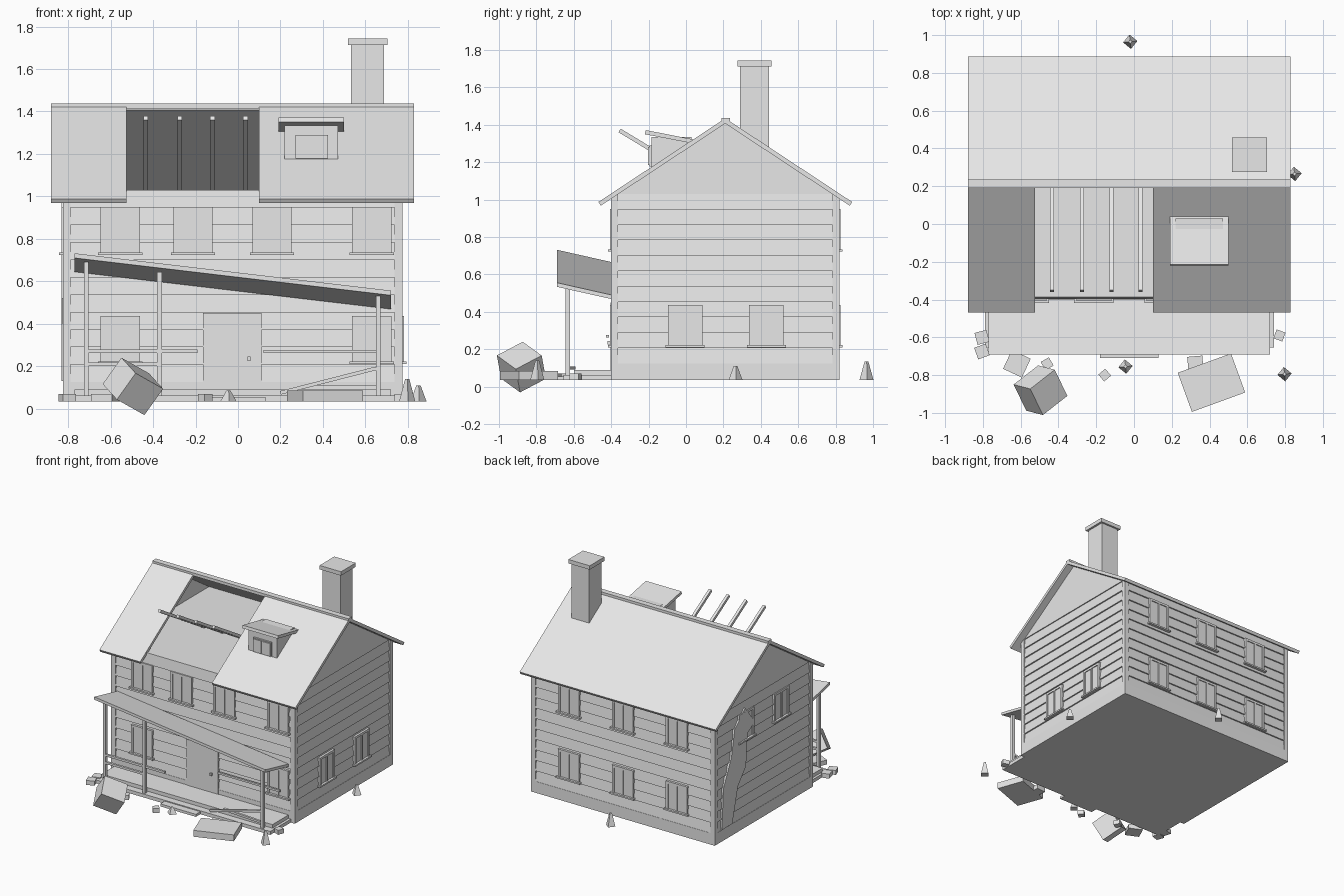
import bpy, bmesh, math
from mathutils import Vector, Matrix, Euler

old = bpy.data.objects.get("Cube")
if old:
    bpy.data.objects.remove(old, do_unlink=True)

grey = bpy.data.materials.new("plain grey")
grey.use_nodes = True
grey.diffuse_color = (0.8, 0.8, 0.8, 1)
grey.node_tree.nodes["Principled BSDF"].inputs["Base Color"].default_value = (0.8, 0.8, 0.8, 1)


def finish(name, bm):
    bmesh.ops.recalc_face_normals(bm, faces=bm.faces)
    mesh = bpy.data.meshes.new(name)
    bm.to_mesh(mesh)
    bm.free()
    mesh.materials.append(grey)
    ob = bpy.data.objects.new(name, mesh)
    bpy.context.collection.objects.link(ob)
    return ob


def block(name, x, y, z, rot=(0, 0, 0)):
    """Box from (low, high) pairs, turned about its own centre."""
    bm = bmesh.new()
    mid = Vector([(a + b) / 2 for a, b in (x, y, z)])
    size = [b - a for a, b in (x, y, z)]
    turn = Euler([math.radians(r) for r in rot]).to_matrix().to_4x4()
    bmesh.ops.create_cube(bm, size=1, matrix=Matrix.Translation(mid) @ turn @ Matrix.Diagonal((*size, 1)))
    return finish(name, bm)


def prism(name, points, x0, x1):
    """Profile in the side plane, swept along x."""
    bm = bmesh.new()
    face = bm.faces.new([bm.verts.new((x0, y, z)) for y, z in points])
    out = bmesh.ops.extrude_face_region(bm, geom=[face])
    moved = [v for v in out["geom"] if isinstance(v, bmesh.types.BMVert)]
    bmesh.ops.translate(bm, verts=moved, vec=(x1 - x0, 0, 0))
    return finish(name, bm)


def beam(name, a, b, t):
    """Square bar between two points."""
    a, b = Vector(a), Vector(b)
    d = b - a
    bm = bmesh.new()
    bmesh.ops.create_cube(bm, size=1, matrix=Matrix.Translation((a + b) / 2)
                          @ d.to_track_quat('Z', 'Y').to_matrix().to_4x4() @ Matrix.Diagonal((t, t, d.length, 1)))
    return finish(name, bm)


# Main dimensions
X0, X1, Y0, Y1 = -0.825, 0.775, -0.40, 0.82
CX, CY = (X0 + X1) / 2, (Y0 + Y1) / 2
GROUND, BASE, TOP, RIDGE = 0.035, 0.125, 1.03, 1.435
IN = 0.016

# Each wall: origin on the outer plane, angle about z, half length
WALLS = {
    "front": ((CX, Y0), 0, (X1 - X0) / 2),
    "back": ((CX, Y1), math.pi, (X1 - X0) / 2),
    "right": ((X1, CY), math.pi / 2, (Y1 - Y0) / 2),
    "left": ((X0, CY), -math.pi / 2, (Y1 - Y0) / 2),
}


def on_wall(ob, wall):
    """Place a part built facing -y at the origin onto a wall."""
    (x, y), angle, _ = WALLS[wall]
    ob.matrix_world = Matrix.Translation((x, y, 0)) @ Matrix.Rotation(angle, 4, 'Z')


# Body, foundation and corner posts
block("house_body", (X0 + IN, X1 - IN), (Y0 + IN, Y1 - IN), (BASE, TOP))
block("foundation", (X0, X1), (Y0, Y1), (GROUND, BASE))
for x in (X0, X1 - 0.037):
    for y in (Y0, Y1 - 0.037):
        block("corner_post", (x, x + 0.037), (y, y + 0.037), (BASE, TOP))

# Lapped siding on all four walls
ROWS = 11
step = (TOP - BASE) / ROWS
for wall, (_, _, half) in WALLS.items():
    profile = [(IN, BASE)]
    for i in range(ROWS):
        profile += [(0.002, BASE + i * step), (0.013, BASE + (i + 1) * step)]
    profile.append((IN, TOP))
    on_wall(prism(wall + "_siding", profile, -half + 0.036, half - 0.036), wall)


# Windows: frame, two sashes and a sill
def window(wall, u, z0, w=0.185, h=0.215):
    a, b = u - w / 2, u + w / 2
    t = 0.018
    z1 = z0 + h
    parts = [
        block("window_pane", (a, b), (0, 0.02), (z0, z1)),
        block("window_sill", (a - 0.012, b + 0.012), (-0.018, 0.02), (z0 - 0.012, z0)),
        block("window_top", (a, b), (-0.007, 0.02), (z1 - t, z1)),
        block("window_mullion", (u - 0.006, u + 0.006), (-0.007, 0.02), (z0, z1)),
    ]
    for e in (a, b - t):
        parts.append(block("window_side", (e, e + t), (-0.007, 0.02), (z0, z1)))
    for p in parts:
        on_wall(p, wall)


LOW, HIGH = 0.222, 0.735
for x in (-0.555, -0.212, 0.16, 0.63):
    window("front", x - CX, HIGH)
for x in (-0.555, 0.63):
    window("front", x - CX, LOW)
for x in (-0.47, 0, 0.47):
    for z in (LOW, HIGH):
        window("back", x, z)
for y in (-0.005, 0.43):
    window("right", y - CY, LOW)
    window("left", CY - y, HIGH)

# Front door
block("door", (-0.165, 0.11), (Y0 - 0.004, Y0 + 0.02), (0.085, 0.45))
block("door_handle", (0.045, 0.06), (Y0 - 0.02, Y0), (0.225, 0.245))

# Jagged crack on the left wall
prism("wall_crack", [(0.74, 0.13), (0.72, 0.45), (0.62, 0.66), (0.58, 0.86), (0.45, 0.98), (0.33, 0.83),
                     (0.42, 0.77), (0.44, 0.52), (0.54, 0.40), (0.61, 0.13)], X0 - 0.006, X0 + IN)

# Gable ends
for x in (X0 + 0.005, X1 - 0.025):
    prism("gable", [(Y0, TOP), (Y1, TOP), (CY, RIDGE - 0.015)], x, x + 0.02)


# Roof slopes, the front one broken open
def slope(name, eave, x0, x1):
    lean = 0.012 if eave < CY else -0.012
    prism(name, [(CY, RIDGE), (eave, 0.988), (eave + lean, 0.968), (CY, RIDGE - 0.028)], x0, x1)


slope("back_roof", 0.888, -0.88, 0.828)
slope("front_roof_left", -0.468, -0.88, -0.525)
slope("front_roof_right", -0.468, 0.10, 0.828)
prism("ridge_cap", [(0.19, 1.415), (0.19, 1.438), (0.235, 1.438), (0.235, 1.415)], -0.88, 0.828)

# Sprung rafters in the opening
for x in (-0.435, -0.275, -0.12, 0.035):
    beam("rafter", (x, -0.355, 1.37), (x, 0.2, 1.035), 0.022)

# Dormer
block("dormer_body", (0.22, 0.47), (-0.185, 0.03), (1.175, 1.335))
prism("dormer_roof", [(-0.215, 1.372), (0.05, 1.32), (0.05, 1.298), (-0.22, 1.35)], 0.19, 0.5)
block("dormer_window", (0.27, 0.425), (-0.196, -0.18), (1.178, 1.29))
for x in (0.275, 0.352):
    block("dormer_sash", (x, x + 0.068), (-0.202, -0.19), (1.185, 1.282))

# Chimney
block("chimney", (0.533, 0.688), (0.29, 0.443), (1.2, 1.72))
block("chimney_cap", (0.518, 0.705), (0.275, 0.458), (1.712, 1.743))

# Porch deck and step
block("porch_deck", (-0.79, 0.74), (-0.655, Y0), (GROUND, 0.062))
block("porch_upper_deck", (-0.77, 0.72), (-0.6, Y0), (0.06, 0.09))
block("porch_step", (-0.18, 0.13), (-0.71, -0.65), (GROUND, 0.055))

# Sagging porch roof
roof = block("porch_roof", (-0.77, 0.72), (-0.69, Y0), (0, 0.022))
for v in roof.data.vertices:
    v.co.z += 0.71 - (v.co.x + 0.77) * 0.118 - (v.co.y + 0.69) * 0.225

# Porch posts and railings
for x, top in ((-0.715, 0.70), (-0.37, 0.655), (0.66, 0.545)):
    block("porch_post", (x - 0.011, x + 0.011), (-0.645, -0.62), (0.06, top - 0.01))
for z in (0.21, 0.27):
    beam("left_rail", (-0.71, -0.632, z), (-0.19 if z > 0.25 else -0.37, -0.632, z), 0.017)
beam("right_rail", (0.12, -0.42, 0.27), (0.66, -0.42, 0.27), 0.015)
beam("fallen_rail", (0.2, -0.63, 0.075), (0.65, -0.63, 0.19), 0.017)
beam("fallen_rail", (0.3, -0.6, 0.1), (0.66, -0.63, 0.1), 0.017)

# Large debris
block("debris_chunk", (-0.585, -0.405), (-0.965, -0.795), (0.028, 0.182), (28, 24, 38))
block("debris_slab", (0.26, 0.56), (-0.95, -0.73), (0.035, 0.085), (0, 0, 20))

# Small rubble: x, y, size, turn
rubble = [(-0.805, -0.6, 0.065, 15), (-0.805, -0.675, 0.065, 20), (-0.62, -0.74, 0.11, -25),
          (-0.46, -0.74, 0.05, 30), (-0.155, -0.8, 0.048, 40), (0.325, -0.74, 0.08, 5),
          (0.77, -0.59, 0.05, -20)]
for x, y, s, turn in rubble:
    h = s / 2
    block("rubble", (x - h, x + h), (y - h, y + h), (GROUND, GROUND + 0.035), (0, 0, turn))

# Four-sided spikes around the house
for x, y, h in ((-0.02, 0.965, 0.1), (0.85, 0.265, 0.075), (0.797, -0.795, 0.105), (-0.045, -0.755, 0.05)):
    bm = bmesh.new()
    bmesh.ops.create_cone(bm, cap_ends=True, segments=4, radius1=0.038, radius2=0.01, depth=h,
                          matrix=Matrix.Translation((x, y, GROUND + h / 2)) @ Matrix.Rotation(0.1, 4, 'Z'))
    finish("spike", bm)
